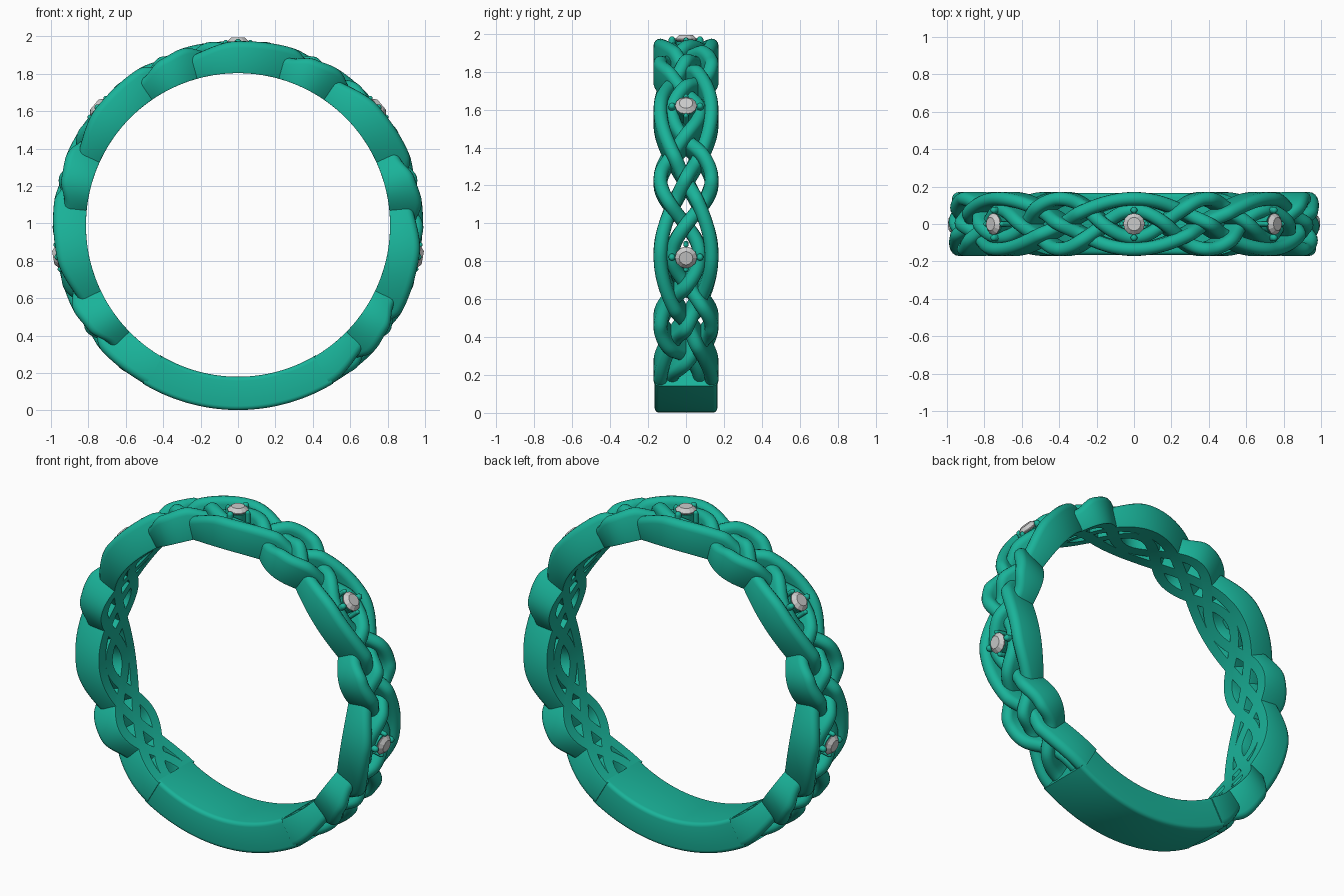
import bpy, bmesh, math
from mathutils import Matrix, Vector

if "Cube" in bpy.data.objects:
    bpy.data.objects.remove(bpy.data.objects["Cube"])

CZ, R_IN, W, A = 0.99, 0.813, 0.036, 0.135

metal = bpy.data.materials.new("green_metal")
metal.diffuse_color = (0.01, 0.45, 0.32, 1)
metal.use_nodes = True
metal.node_tree.nodes["Principled BSDF"].inputs["Base Color"].default_value = metal.diffuse_color


def on_ring(deg, y, r):
    a = math.radians(deg)            # measured from the top towards +x
    return Vector((r * math.sin(a), y, CZ + r * math.cos(a)))


def finish(bm, name, mat=metal, angle=40):
    bmesh.ops.recalc_face_normals(bm, faces=bm.faces)
    me = bpy.data.meshes.new(name)
    bm.to_mesh(me)
    bm.free()
    ob = bpy.data.objects.new(name, me)
    bpy.context.collection.objects.link(ob)
    if mat:
        me.materials.append(mat)
    if angle:
        bpy.ops.object.select_all(action='DESELECT')
        ob.select_set(True)
        bpy.context.view_layer.objects.active = ob
        bpy.ops.object.shade_smooth_by_angle(angle=math.radians(angle))
    return ob


def loft(sections, name):
    """Join closed cross-sections into a capped solid."""
    bm = bmesh.new()
    rings = [[bm.verts.new(p) for p in s] for s in sections]
    n = len(rings[0])
    for a, b in zip(rings, rings[1:]):
        for i in range(n):
            j = (i + 1) % n
            bm.faces.new((a[i], a[j], b[j], b[i]))
    bm.faces.new(rings[0])
    bm.faces.new(rings[-1])
    return finish(bm, name)


def ease(keys, t):
    """Smooth interpolation of (position, value) keys."""
    for (t0, v0), (t1, v1) in zip(keys, keys[1:]):
        if t <= t1:
            s = (t - t0) / (t1 - t0)
            return v0 + (v1 - v0) * s * s * (3 - 2 * s)
    return keys[-1][1]


# Woven strands: long waves swing edge to edge, eye waves wrap the stones
def long_y(t, sign):
    return sign * A * math.cos(math.pi * t / 50)


def eye_y(t, sign):
    return sign * (0.031 - 0.104 * math.cos(math.pi * t / 25))


def long_h(t, sign):
    up = sign * (-1) ** int(math.floor(t / 50))
    return ease([(0, .75), (17.5, -up), (25, up), (32.5, -up), (50, .75)], t % 50)


def eye_h(t, sign):
    return ease([(0, 0), (9.5, -sign), (17.5, sign), (25, .5),
                 (32.5, -sign), (40.5, sign), (50, 0)], t % 50)


def strand(name, fy, fh, sign):
    sections = []
    for k in range(301):
        t = -150 + k
        y = fy(t, sign)
        top = 0.964 + 0.027 * fh(t, sign)
        d = Vector((math.radians(1) * 0.93, fy(t + .5, sign) - fy(t - .5, sign))).normalized()
        prof = [(-W * .9, R_IN), (-W, R_IN + .01)]
        prof += [(-W * math.cos(math.pi * i / 8), top - W + W * math.sin(math.pi * i / 8))
                 for i in range(9)]
        prof += [(W, R_IN + .01), (W * .9, R_IN)]
        sections.append([on_ring(t + math.degrees(-d.y * o / 0.93), y + d.x * o, r)
                         for o, r in prof])
    loft(sections, name)


for sign, side in ((1, "back"), (-1, "front")):
    strand("long_strand_" + side, long_y, long_h, sign)
    strand("eye_strand_" + side, eye_y, eye_h, sign)

# Plain band at the bottom with rounded edges
band = []
c = 0.022
for yc, rc, a0 in ((.165 - c, .988 - c, 0), (-.165 + c, .988 - c, 90),
                   (-.165 + c, .81 + c, 180), (.165 - c, .81 + c, 270)):
    for i in range(5):
        a = math.radians(a0 + i * 22.5)
        band.append((yc + c * math.cos(a), rc + c * math.sin(a)))
loft([[on_ring(149 + i, y, r) for y, r in band] for i in range(63)], "plain_band")


# Stones with seats and prongs
def place(bm, deg):
    bm.transform(Matrix.Translation((0, 0, CZ)) @ Matrix.Rotation(math.radians(deg), 4, 'Y'))


for n, deg in enumerate((-100, -50, 0, 50, 100), 1):
    bm = bmesh.new()
    rings = []
    for r, z in ((.015, .945), (.058, .978), (.058, .983), (.036, 1.003)):
        rings.append([bm.verts.new((r * math.cos(math.tau * i / 12),
                                    r * math.sin(math.tau * i / 12), z)) for i in range(12)])
    for a, b in zip(rings, rings[1:]):
        for i in range(12):
            j = (i + 1) % 12
            bm.faces.new((a[i], a[j], b[j], b[i]))
    bm.faces.new(rings[0])
    bm.faces.new(rings[-1])
    place(bm, deg)
    finish(bm, f"stone_{n}", None, 0)

    bm = bmesh.new()
    bmesh.ops.create_cone(bm, cap_ends=True, segments=24, radius1=.04, radius2=.055,
                          depth=.09, matrix=Matrix.Translation((0, 0, .925)))
    for s in (-1, 1):
        for x, y, rad in ((0, .074, .018), (.066, 0, .013)):
            bmesh.ops.create_uvsphere(bm, u_segments=14, v_segments=8, radius=rad,
                                      matrix=Matrix.Translation((s * x, s * y, .978)))
            bmesh.ops.create_cone(bm, cap_ends=True, segments=14, radius1=rad, radius2=rad,
                                  depth=.06, matrix=Matrix.Translation((s * x, s * y, .948)))
    place(bm, deg)
    finish(bm, f"stone_setting_{n}")
